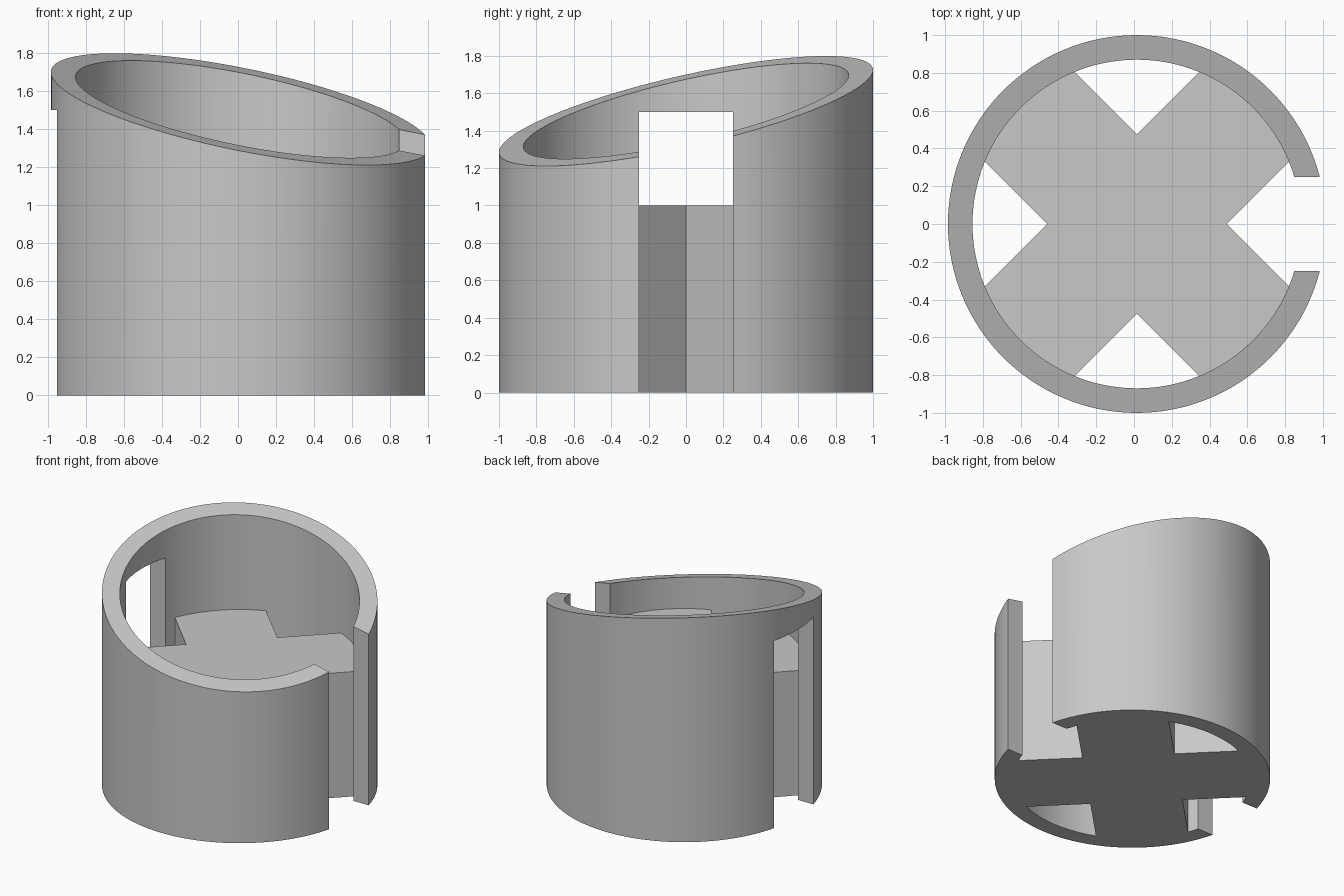
import bpy, bmesh, math
from mathutils import Matrix, Vector

if "Cube" in bpy.data.objects:
    bpy.data.objects.remove(bpy.data.objects["Cube"], do_unlink=True)

CX = 0.015                  # axis of the sleeve
OUTER, INNER = 1.0, 0.87    # wall radii
SEGMENTS = 128
SLOT_HALF, SLOT_TOP = 0.25, 1.5
ARM_HALF, ARM_LEN, CROSS_TOP = 0.336, 0.9, 1.0

grey = bpy.data.materials.new("mid grey")
grey.use_nodes = True
grey.diffuse_color = (0.58, 0.58, 0.58, 1)
grey.node_tree.nodes["Principled BSDF"].inputs["Base Color"].default_value = grey.diffuse_color


def make_object(name, bm):
    bmesh.ops.recalc_face_normals(bm, faces=bm.faces)
    mesh = bpy.data.meshes.new(name)
    bm.to_mesh(mesh)
    bm.free()
    mesh.materials.append(grey)
    obj = bpy.data.objects.new(name, mesh)
    bpy.context.collection.objects.link(obj)
    return obj


def rim_height(x, y):
    return 1.505 - 0.195 * x + 0.22 * y


def boolean(target, tool, operation):
    mod = target.modifiers.new(operation.lower(), "BOOLEAN")
    mod.operation, mod.solver, mod.object = operation, "EXACT", tool
    bpy.context.view_layer.objects.active = target
    bpy.ops.object.modifier_apply(modifier=mod.name)
    bpy.data.objects.remove(tool, do_unlink=True)


# Round sleeve with a slanted rim
bm = bmesh.new()
rings = []
for i in range(SEGMENTS):
    a = 2 * math.pi * i / SEGMENTS
    section = []
    for radius, top in ((OUTER, False), (OUTER, True), (INNER, True), (INNER, False)):
        x, y = radius * math.cos(a), radius * math.sin(a)
        section.append(bm.verts.new((x + CX, y, rim_height(x, y) if top else 0)))
    rings.append(section)
for i, here in enumerate(rings):
    after = rings[(i + 1) % SEGMENTS]
    for k in range(4):
        n = (k + 1) % 4
        bm.faces.new((here[k], after[k], after[n], here[n]))
sleeve = make_object("slotted_sleeve", bm)

# Slots through the wall on both sides
for side in (-1, 1):
    bm = bmesh.new()
    place = Matrix.Translation((CX + side * 0.95, 0, SLOT_TOP / 2 - 0.25))
    size = Matrix.Diagonal((0.34, 2 * SLOT_HALF, SLOT_TOP + 0.5, 1))
    bmesh.ops.create_cube(bm, size=1, matrix=place @ size)
    cutter = make_object("slot_cutter", bm)
    cutter.hide_render = True
    boolean(sleeve, cutter, "DIFFERENCE")

# Solid diagonal cross joined to the inside of the sleeve
bm = bmesh.new()
corners = []
for quarter in range(4):
    turn = Matrix.Rotation(math.radians(45 + 90 * quarter), 3, "Z")
    for u, v in ((ARM_LEN, -ARM_HALF), (ARM_LEN, ARM_HALF), (ARM_HALF, ARM_HALF)):
        corners.append(bm.verts.new(turn @ Vector((u, v, 0)) + Vector((CX, 0, 0))))
base = bm.faces.new(corners)
top = bmesh.ops.extrude_face_region(bm, geom=[base], use_keep_orig=True)
bmesh.ops.translate(bm, vec=(0, 0, CROSS_TOP),
                    verts=[g for g in top["geom"] if isinstance(g, bmesh.types.BMVert)])
boolean(sleeve, make_object("inner_cross", bm), "UNION")

# Smooth round walls, crisp edges
bpy.ops.object.select_all(action="DESELECT")
sleeve.select_set(True)
bpy.context.view_layer.objects.active = sleeve
bpy.ops.object.shade_smooth_by_angle(angle=math.radians(30))
